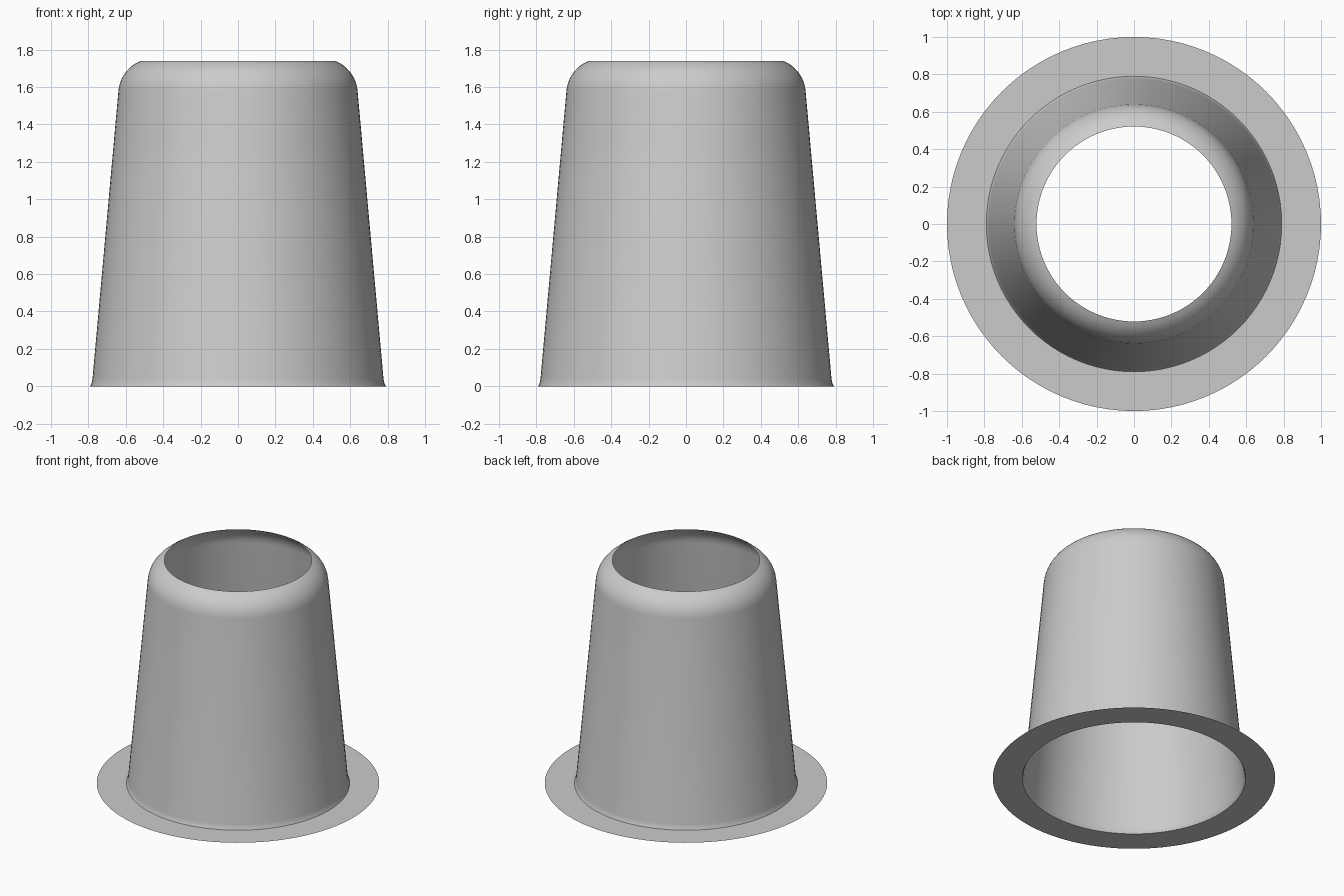
import bpy
import bmesh
from math import cos, sin, radians, tau

SIDES = 96

cube = bpy.data.objects.get("Cube")
if cube:
    bpy.data.objects.remove(cube)

# Plain grey material
grey = bpy.data.materials.new("plain grey")
grey.use_nodes = True
colour = (0.6, 0.6, 0.6, 1)
grey.diffuse_color = colour
grey.node_tree.nodes["Principled BSDF"].inputs["Base Color"].default_value = colour


def lathe(name, profile):
    """Revolve an (r, z) profile, listed bottom to top, into an open shell."""
    bm = bmesh.new()
    rings = [[bm.verts.new((r * cos(tau * i / SIDES), r * sin(tau * i / SIDES), z))
              for i in range(SIDES)] for r, z in profile]
    for low, high in zip(rings, rings[1:]):
        for i in range(SIDES):
            j = (i + 1) % SIDES
            bm.faces.new((low[i], low[j], high[j], high[i]))
    mesh = bpy.data.meshes.new(name)
    bm.to_mesh(mesh)
    bm.free()
    mesh.materials.append(grey)
    obj = bpy.data.objects.new(name, mesh)
    bpy.context.collection.objects.link(obj)
    bpy.ops.object.select_all(action="DESELECT")
    obj.select_set(True)
    bpy.context.view_layer.objects.active = obj
    bpy.ops.object.shade_smooth_by_angle(angle=radians(30))
    return obj


# Flat brim with a small flare into the tapered wall, then a rounded shoulder
brim = [(1.0, 0.0), (0.79, 0.0)]
flare = [(0.783, 0.015), (0.778, 0.04)]
shoulder = [(0.45 + 0.19 * cos(radians(a)), 1.563 + 0.19 * sin(radians(a)))
            for a in range(5, 69, 7)]
lathe("flanged_sleeve", brim + flare + shoulder)
